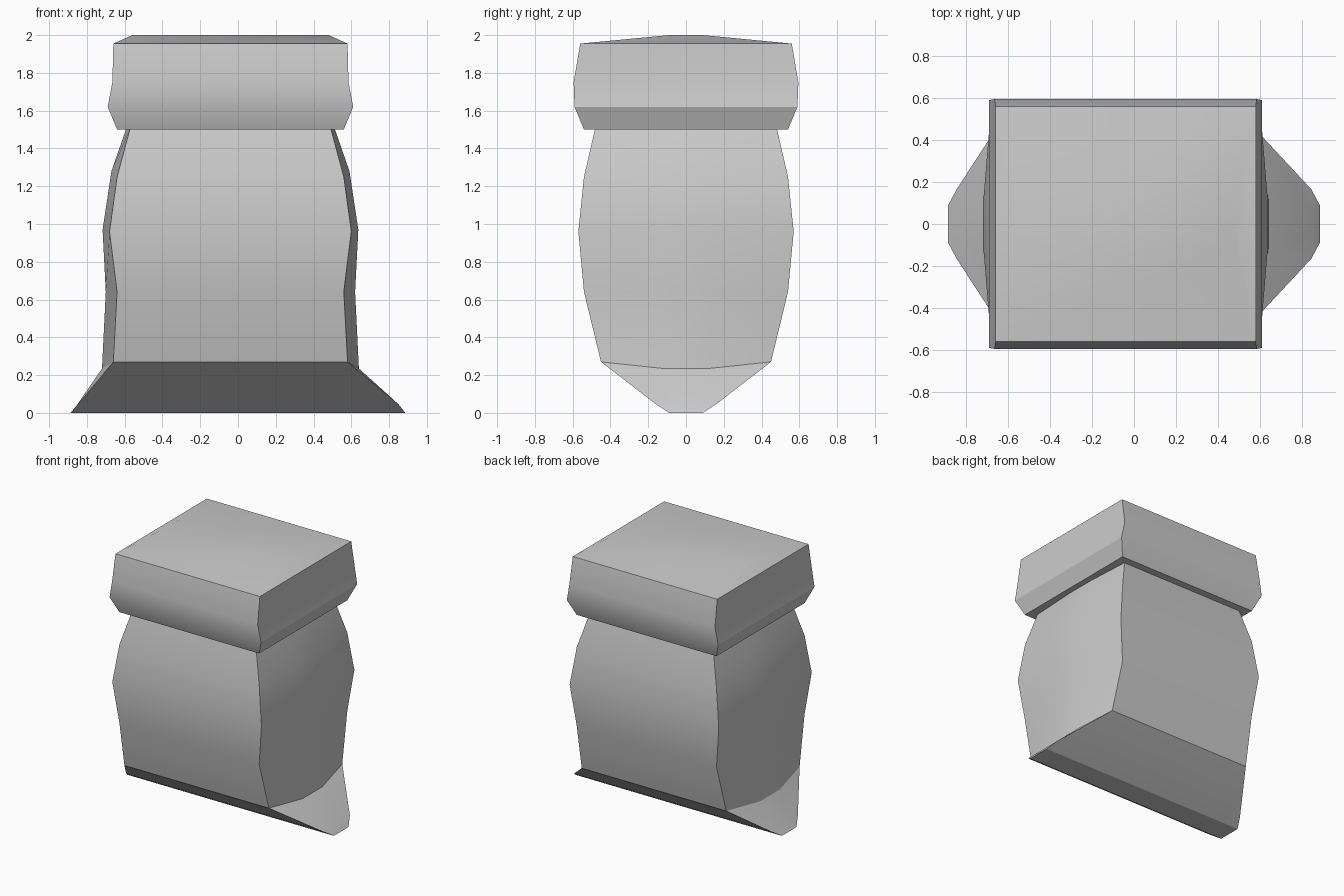
import bpy, bmesh

if "Cube" in bpy.data.objects:
    bpy.data.objects.remove(bpy.data.objects["Cube"])


def loft(name, rings):
    """Skin a stack of closed rings and cap both ends."""
    bm = bmesh.new()
    loops = [[bm.verts.new(p) for p in ring] for ring in rings]
    n = len(loops[0])
    for a, b in zip(loops, loops[1:]):
        for i in range(n):
            j = (i + 1) % n
            bm.faces.new((a[i], a[j], b[j], b[i]))
    bm.faces.new(loops[0][::-1])
    bm.faces.new(loops[-1])
    bmesh.ops.recalc_face_normals(bm, faces=bm.faces)
    mesh = bpy.data.meshes.new(name)
    bm.to_mesh(mesh)
    bm.free()
    obj = bpy.data.objects.new(name, mesh)
    bpy.context.collection.objects.link(obj)
    bpy.ops.object.select_all(action='DESELECT')
    bpy.context.view_layer.objects.active = obj
    obj.select_set(True)
    bpy.ops.object.shade_smooth_by_angle(angle=0.52)
    return obj


def ring(cx, corner, mid):
    """Rectangle whose two ends bulge: corner and mid are (half x, half y, z)."""
    (xc, yc, zc), (xm, ym, zm) = corner, mid
    return [(cx - xc, -yc, zc), (cx + xc, -yc, zc),
            (cx + xm, -ym, zm), (cx + xm, ym, zm),
            (cx + xc, yc, zc), (cx - xc, yc, zc),
            (cx - xm, ym, zm), (cx - xm, -ym, zm)]


# Body: pinched bottom seam flaring sideways, swelling up to the neck
body = [
    (0.00, (0.885, 0.09, 0.00), (0.886, 0.04, 0.00)),
    (0.00, (0.845, 0.165, 0.05), (0.85, 0.06, 0.045)),
    (-0.04, (0.62, 0.45, 0.27), (0.68, 0.12, 0.235)),
    (-0.04, (0.60, 0.54, 0.64), (0.66, 0.12, 0.64)),
    (-0.04, (0.64, 0.57, 0.96), (0.677, 0.12, 0.97)),
    (-0.04, (0.60, 0.54, 1.25), (0.63, 0.12, 1.28)),
    (-0.04, (0.53, 0.48, 1.51), (0.55, 0.12, 1.51)),
]
loft("body", [ring(*r) for r in body])

# Lid: overhanging block with a chamfered underside and a shallow ridged top
lid = [(0.60, 0.54, 1.50), (0.65, 0.59, 1.62), (0.625, 0.595, 1.75),
       (0.62, 0.56, 1.955), (0.52, 0.09, 2.00)]
loft("lid", [[(-0.04 + sx * x, sy * y, z)
              for sx, sy in ((-1, -1), (1, -1), (1, 1), (-1, 1))]
             for x, y, z in lid])
